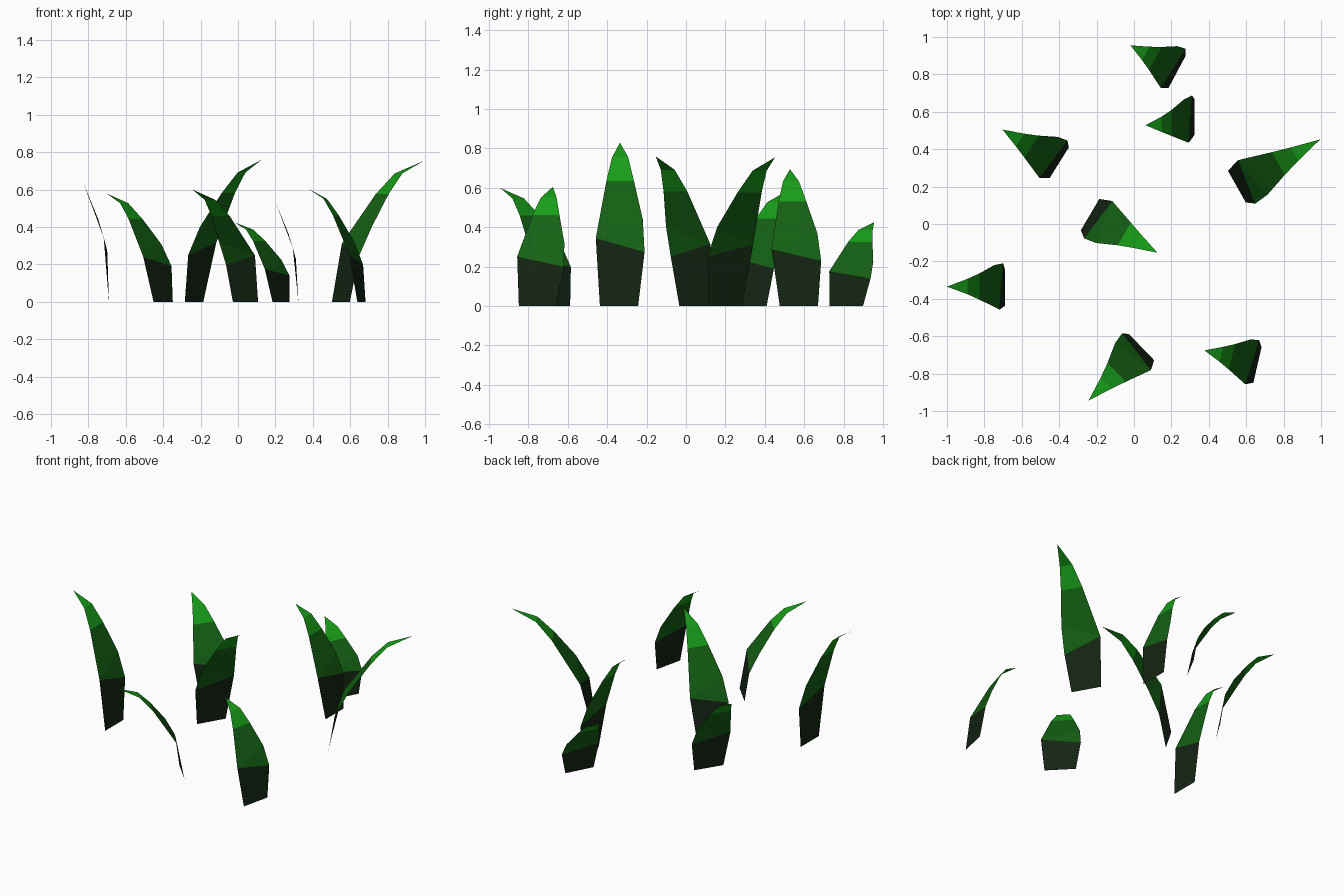
import bpy
import bmesh
from math import radians, cos, sin
from mathutils import Vector

cube = bpy.data.objects.get("Cube")
if cube:
    bpy.data.objects.remove(cube, do_unlink=True)


def make_material(name, rgb):
    mat = bpy.data.materials.new(name)
    mat.use_nodes = True
    colour = (*rgb, 1.0)
    mat.diffuse_color = colour
    bsdf = next(n for n in mat.node_tree.nodes if n.type == "BSDF_PRINCIPLED")
    bsdf.inputs["Base Color"].default_value = colour
    bsdf.inputs["Roughness"].default_value = 0.9
    return mat


MATERIALS = [
    make_material("dark_green_base", (0.007, 0.018, 0.007)),
    make_material("mid_green_body", (0.007, 0.12, 0.007)),
    make_material("bright_green_tip", (0.009, 0.34, 0.009)),
]

# Leaf outline: (sideways offset, bend fraction, height fraction)
OUTLINE = {
    "base_l": (0.097, 0, 0), "base_r": (-0.097, 0, 0),
    "wide_l": (0.12, 0.08, 0.415), "wide_r": (-0.128, 0.02, 0.33),
    "bulge_r": (-0.118, 0.17, 0.53),
    "neck_l": (0.068, 0.43, 0.765), "neck_r": (-0.072, 0.43, 0.765),
    "point_l": (0.04, 0.64, 0.91), "point_r": (-0.042, 0.64, 0.91),
    "tip": (0, 1, 1),
}

# Faces of one leaf with their colour band
FACES = [
    (("base_l", "base_r", "wide_r", "wide_l"), 0),
    (("wide_l", "wide_r", "bulge_r"), 1),
    (("wide_l", "bulge_r", "neck_r", "neck_l"), 1),
    (("neck_l", "neck_r", "point_r", "point_l"), 2),
    (("point_l", "point_r", "tip"), 2),
]


def make_leaf(name, base, tip, height, yaw, lean):
    """Curved single-sheet leaf from base to tip; lean is the straight tilt."""
    out = Vector((cos(radians(yaw)), sin(radians(yaw))))
    side = Vector((-out.y, out.x))
    base = Vector(base)
    travel = Vector(tip) - base
    reach, drift = travel.dot(out), travel.dot(side)
    bm = bmesh.new()
    verts = {}
    for key, (offset, bend, rise) in OUTLINE.items():
        forward = (reach - lean) * bend + lean * rise
        ground = base + out * forward + side * (offset + drift * rise)
        verts[key] = bm.verts.new((ground.x, ground.y, height * rise))
    for keys, band in FACES:
        bm.faces.new([verts[k] for k in keys]).material_index = band
    mesh = bpy.data.meshes.new(name)
    bm.to_mesh(mesh)
    bm.free()
    for mat in MATERIALS:
        mesh.materials.append(mat)
    bpy.context.collection.objects.link(bpy.data.objects.new(name, mesh))


# Scattered leaves: base, tip, height, facing angle, lean
make_leaf("leaf_right", (-0.69, -0.34), (-1.0, -0.335), 0.83, 180, 0.01)
make_leaf("leaf_back_right", (-0.40, 0.327), (-0.703, 0.505), 0.58, 148, 0.06)
make_leaf("leaf_left", (0.55, 0.20), (0.995, 0.452), 0.755, 29.5, 0.10)
make_leaf("leaf_back_inner", (0.323, 0.573), (0.061, 0.528), 0.695, 180, 0.027)
make_leaf("leaf_back_outer", (0.23, 0.813), (-0.019, 0.955), 0.425, 152, 0.04)
make_leaf("leaf_centre", (-0.235, 0.05), (0.126, -0.154), 0.76, -30.5, 0.095)
make_leaf("leaf_front", (0.04, -0.658), (-0.243, -0.944), 0.60, -136, 0.05)
make_leaf("leaf_front_left", (0.66, -0.754), (0.377, -0.676), 0.605, 167, 0.05)
